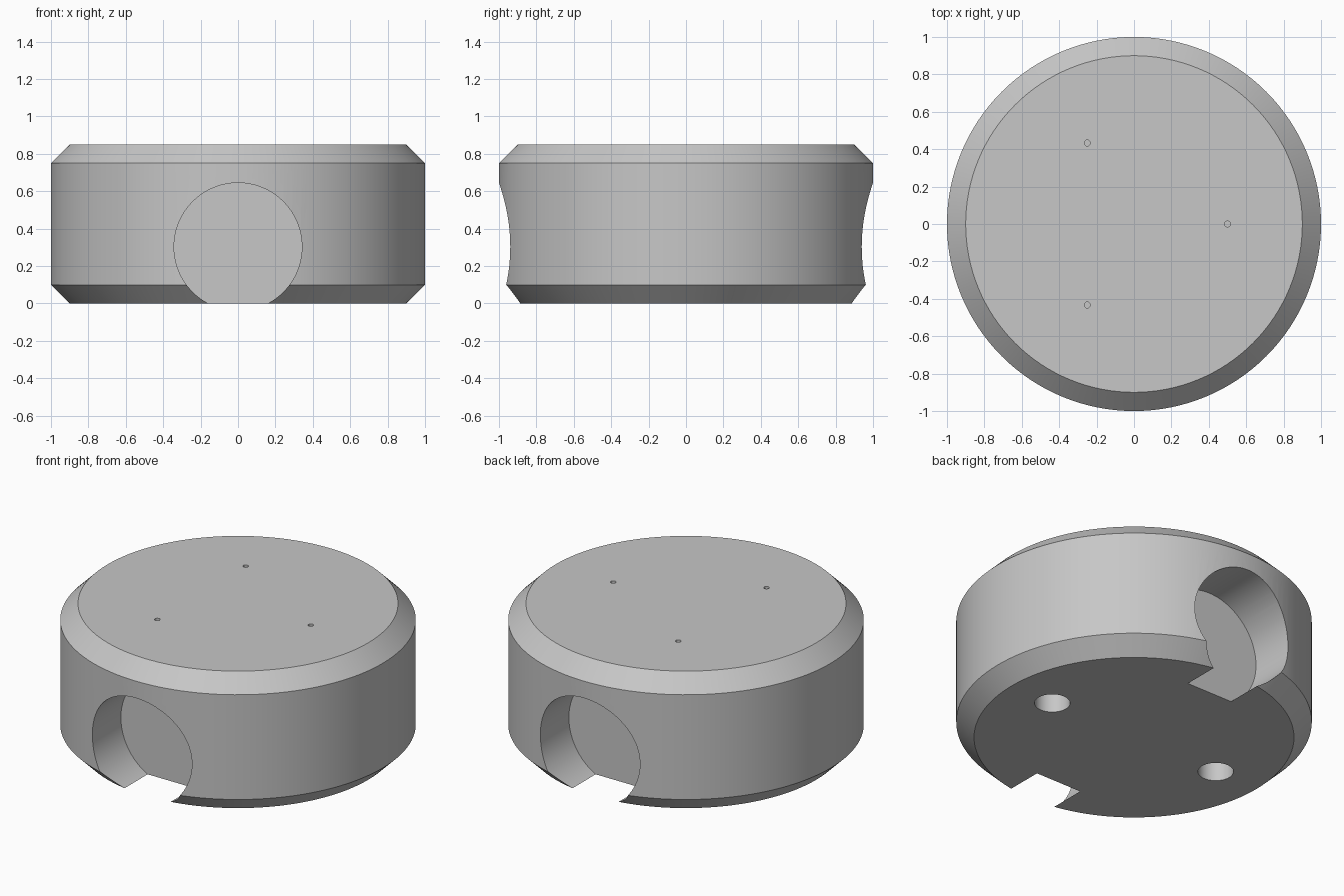
import bpy
import math
from mathutils import Matrix, Vector

cube = bpy.data.objects.get("Cube")
if cube:
    bpy.data.objects.remove(cube, do_unlink=True)

HEIGHT, RADIUS, CHAMFER = 0.85, 1.0, 0.1

grey = bpy.data.materials.new("plain_grey")
grey.use_nodes = True
colour = (0.57, 0.57, 0.57, 1)
grey.diffuse_color = colour
grey.node_tree.nodes["Principled BSDF"].inputs["Base Color"].default_value = colour


def lathe(name, profile, steps):
    """Closed solid turned round z from (radius, height) points."""
    verts, faces = [], []
    for r, z in profile:
        for i in range(steps):
            a = 2 * math.pi * i / steps
            verts.append((r * math.cos(a), r * math.sin(a), z))
    for k in range(len(profile) - 1):
        for i in range(steps):
            j = (i + 1) % steps
            b, t = k * steps, (k + 1) * steps
            faces.append((b + i, b + j, t + j, t + i))
    faces.append(tuple(reversed(range(steps))))
    faces.append(tuple(range(len(verts) - steps, len(verts))))
    mesh = bpy.data.meshes.new(name)
    mesh.from_pydata(verts, [], faces)
    mesh.materials.append(grey)
    obj = bpy.data.objects.new(name, mesh)
    bpy.context.collection.objects.link(obj)
    return obj


def cut(body, name, radius, start, end, steps):
    """Bore a round hole in the body from start to end."""
    start, end = Vector(start), Vector(end)
    axis = end - start
    cutter = lathe(name, [(radius, 0), (radius, axis.length)], steps)
    turn = axis.to_track_quat("Z", "Y").to_matrix().to_4x4()
    cutter.data.transform(Matrix.Translation(start) @ turn)
    cutter.hide_render = True
    mod = body.modifiers.new(name, "BOOLEAN")
    mod.operation = "DIFFERENCE"
    mod.solver = "EXACT"
    mod.object = cutter
    bpy.context.view_layer.objects.active = body
    bpy.ops.object.modifier_apply(modifier=mod.name)
    bpy.data.objects.remove(cutter, do_unlink=True)


# Chamfered drum
body = lathe("drum_body", [
    (RADIUS - CHAMFER, 0), (RADIUS, CHAMFER),
    (RADIUS, HEIGHT - CHAMFER), (RADIUS - CHAMFER, HEIGHT)], 128)

# Flat-ended round recesses, front and back
for side in (-1, 1):
    cut(body, "recess_cutter", 0.342, (0, side * 0.66, 0.303),
        (0, side * 1.3, 0.303), 96)

# Blind holes under the left and right sides
for side in (-1, 1):
    cut(body, "bottom_hole_cutter", 0.1, (side * 0.6, 0, -0.1),
        (side * 0.6, 0, 0.4), 48)

# Three pin holes in the top
for i in range(3):
    a = 2 * math.pi * i / 3
    x, y = 0.5 * math.cos(a), 0.5 * math.sin(a)
    cut(body, "pin_hole_cutter", 0.016, (x, y, 0.6), (x, y, 1), 24)

# Smooth curved walls, crisp rims
bpy.ops.object.select_all(action="DESELECT")
body.select_set(True)
bpy.context.view_layer.objects.active = body
bpy.ops.object.shade_smooth_by_angle(angle=math.radians(30))
